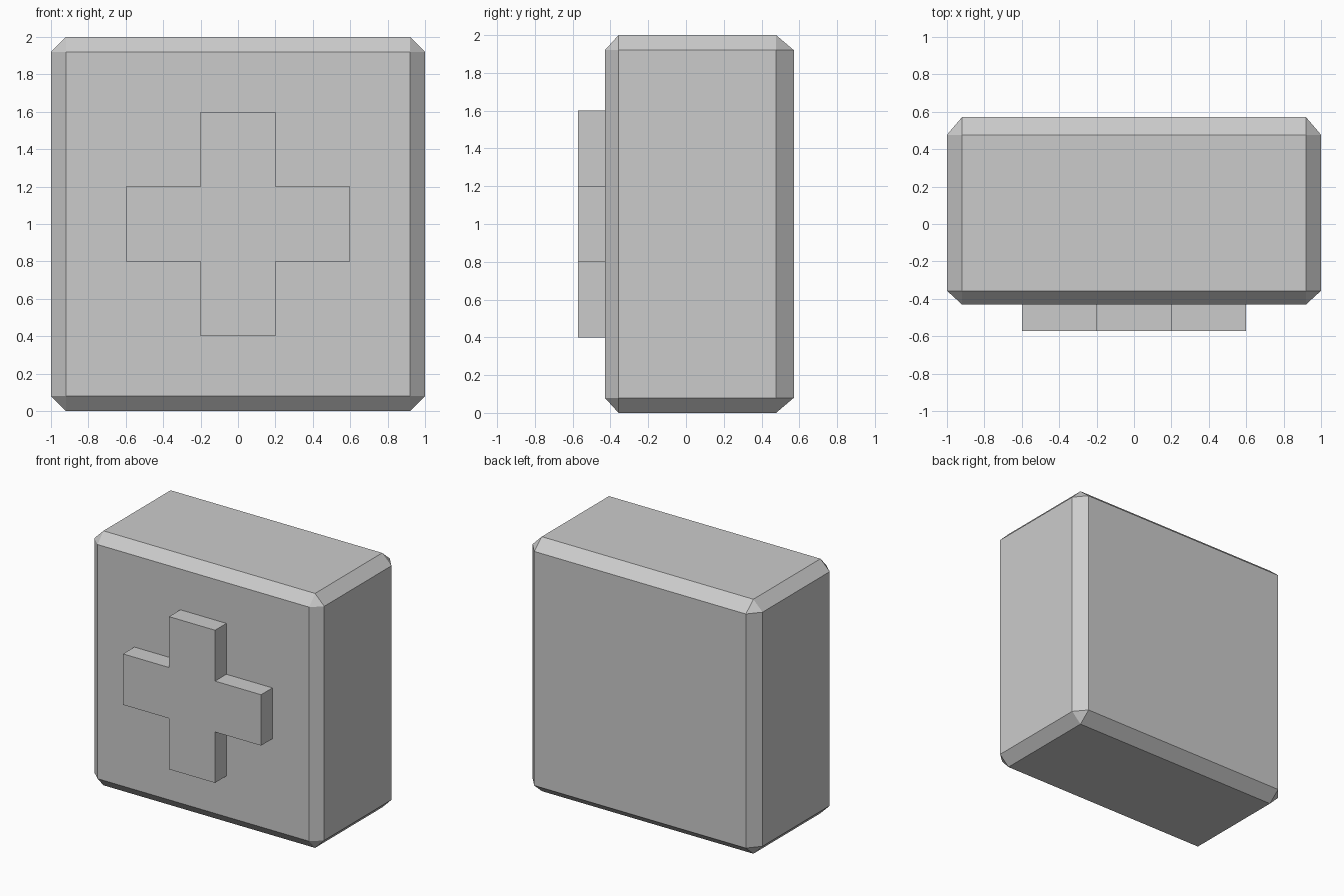
import bpy
import bmesh

if "Cube" in bpy.data.objects:
    bpy.data.objects.remove(bpy.data.objects["Cube"])


def add_object(name, bm):
    bmesh.ops.recalc_face_normals(bm, faces=bm.faces[:])
    mesh = bpy.data.meshes.new(name)
    bm.to_mesh(mesh)
    bm.free()
    obj = bpy.data.objects.new(name, mesh)
    bpy.context.collection.objects.link(obj)
    return obj


# Chamfered case: bevel a cube, then squash its depth (front and back chamfers differ)
CHAMFER = 0.08
FRONT, BACK = (-0.43, -0.357), (0.571, 0.477)   # (outer face, inner chamfer edge)
bm = bmesh.new()
bmesh.ops.create_cube(bm, size=2)
bmesh.ops.bevel(bm, geom=bm.edges[:], offset=CHAMFER, offset_type='OFFSET',
                segments=1, affect='EDGES')
for v in bm.verts:
    outer, inner = FRONT if v.co.y < 0 else BACK
    v.co.y = outer if abs(v.co.y) > 1 - CHAMFER / 2 else inner
    v.co.z += 1
add_object("case", bm)

# Raised cross on the front: one arm outline turned four times, then extruded
ARM, HALF = 0.6, 0.2
Y_FRONT, Y_BACK = -0.571, -0.42
outline = []
x_arm = [(ARM, -HALF), (ARM, HALF), (HALF, HALF)]
for _ in range(4):
    outline += x_arm
    x_arm = [(-z, x) for x, z in x_arm]
bm = bmesh.new()
face = bm.faces.new([bm.verts.new((x, Y_FRONT, z + 1)) for x, z in outline])
result = bmesh.ops.extrude_face_region(bm, geom=[face], use_keep_orig=True)
bmesh.ops.translate(bm, vec=(0, Y_BACK - Y_FRONT, 0),
                    verts=[g for g in result["geom"] if isinstance(g, bmesh.types.BMVert)])
add_object("raised_cross", bm)
